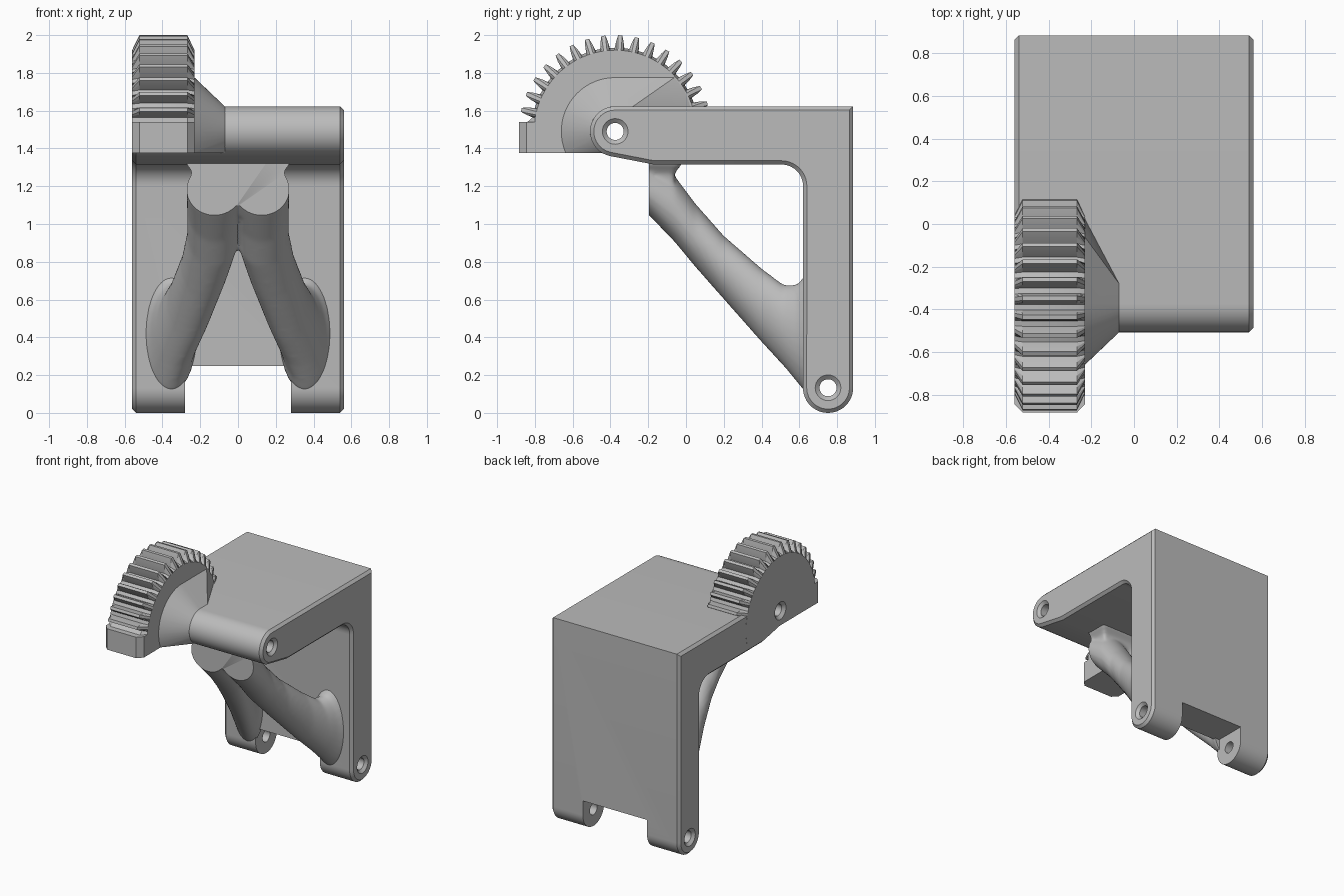
import bpy, bmesh, math
from mathutils import Vector

if "Cube" in bpy.data.objects:
    bpy.data.objects.remove(bpy.data.objects["Cube"], do_unlink=True)

grey = bpy.data.materials.new("plain grey")
grey.use_nodes = True
COLOUR = (0.5, 0.5, 0.5, 1)
grey.diffuse_color = COLOUR
grey.node_tree.nodes["Principled BSDF"].inputs["Base Color"].default_value = COLOUR

PIVOT = (-0.375, 1.49)      # upper hole (y, z)
FOOT = (0.752, 0.133)       # lower hole (y, z)
W = 0.56                    # half width


def make(name, bm):
    bmesh.ops.recalc_face_normals(bm, faces=bm.faces)
    me = bpy.data.meshes.new(name)
    bm.to_mesh(me)
    bm.free()
    ob = bpy.data.objects.new(name, me)
    bpy.context.collection.objects.link(ob)
    me.materials.append(grey)
    return ob


def loft(bm, rings):
    """Skin rings of equal point count and cap both ends."""
    loops = [[bm.verts.new(p) for p in r] for r in rings]
    n = len(loops[0])
    for a, b in zip(loops, loops[1:]):
        for i in range(n):
            j = (i + 1) % n
            bm.faces.new((a[i], a[j], b[j], b[i]))
    bm.faces.new(loops[0][::-1])
    bm.faces.new(loops[-1])


def at_x(x, profile):
    return [(x, y, z) for y, z in profile]


def arc(c, r, a0, a1, n):
    angles = [math.radians(a0 + (a1 - a0) * i / n) for i in range(n + 1)]
    return [(c[0] + r * math.cos(a), c[1] + r * math.sin(a)) for a in angles]


def inset(profile, d):
    """Offset a counter-clockwise profile inwards."""
    out = []
    for i, p in enumerate(profile):
        p = Vector(p)
        e1 = (p - Vector(profile[i - 1])).normalized()
        e2 = (Vector(profile[(i + 1) % len(profile)]) - p).normalized()
        n1, n2 = Vector((-e1.y, e1.x)), Vector((-e2.y, e2.x))
        out.append(tuple(p + (n1 + n2) * d / (1 + n1.dot(n2))))
    return out


def activate(ob):
    bpy.ops.object.select_all(action='DESELECT')
    ob.select_set(True)
    bpy.context.view_layer.objects.active = ob


def apply(ob, kind, **settings):
    m = ob.modifiers.new(kind.lower(), kind)
    for k, v in settings.items():
        setattr(m, k, v)
    activate(ob)
    bpy.ops.object.modifier_apply(modifier=m.name)


def smooth(ob, degrees=30):
    activate(ob)
    bpy.ops.object.shade_smooth_by_angle(angle=math.radians(degrees))


# Cutters: countersunk through holes and the slot between the feet
def hole_cutter(name, centre):
    bm = bmesh.new()
    steps = ((-W - 0.02, 0.091), (-W + 0.02, 0.045), (W - 0.02, 0.045), (W + 0.02, 0.091))
    loft(bm, [at_x(x, arc(centre, r, 0, 348.75, 31)) for x, r in steps])
    return make(name, bm)


pivot_cutter = hole_cutter("pivot_cutter", PIVOT)
foot_cutter = hole_cutter("foot_cutter", FOOT)
bm = bmesh.new()
loft(bm, [at_x(x, [(0.4, -0.2), (1.1, -0.2), (1.1, 0.247), (0.4, 0.247)]) for x in (-0.28, 0.28)])
slot_cutter = make("slot_cutter", bm)


def cut(ob, *cutters):
    for c in cutters:
        apply(ob, 'BOOLEAN', operation='DIFFERENCE', solver='EXACT', object=c)


# Bracket: L-shaped plate with rounded ends and chamfered sides
profile = (arc(PIVOT, 0.133, 90, 258, 20) + [(-0.17, 1.315)]
           + arc((0.505, 1.2), 0.115, 90, 0, 10)
           + arc(FOOT, 0.133, 180, 360, 24) + [(0.885, 1.623)])
bm = bmesh.new()
slim = inset(profile, 0.02)
loft(bm, [at_x(-W, slim), at_x(-W + 0.02, profile), at_x(W - 0.02, profile), at_x(W, slim)])
bracket = make("bracket", bm)
cut(bracket, slot_cutter, foot_cutter, pivot_cutter)
smooth(bracket)


# Gear sector: sixteen teeth with bevelled ends and a stop block
def polar(deg, r):
    a = math.radians(deg)
    return (PIVOT[0] + r * math.sin(a), PIVOT[1] + r * math.cos(a))


def gear_profile(limit, shift):
    pts = [(-0.885 + shift, 1.375), (-0.885 + shift, 1.54), (-0.84 + shift, 1.54)]
    for k in range(-8, 8):
        for da, r in ((-3.3, 0.443), (-2.3, 0.48), (-1.2, 0.51), (1.2, 0.51), (2.3, 0.48), (3.3, 0.443)):
            pts.append(polar(3 + 10 * k + da, min(r, limit)))
    pts += [polar(a, min(0.443, limit)) for a in (85, 95)]
    pts.append((0.04, 1.375))
    return pts


bm = bmesh.new()
full, bevelled = gear_profile(1, 0), gear_profile(0.43, 0.04)
loft(bm, [at_x(-W - 0.001, bevelled), at_x(-0.522, full), at_x(-0.268, full), at_x(-0.23, bevelled)])
gear = make("gear_sector", bm)
cut(gear, pivot_cutter)
smooth(gear, 20)

# Conical web joining the gear to the pivot tube
bm = bmesh.new()


def web_ring(x, r, back):
    ring = [p for p in arc(PIVOT, r, 90, 270, 32) if p[1] > 1.375]
    low = math.sqrt(r * r - 0.115 ** 2)
    return at_x(x, ring + [(PIVOT[0] - low, 1.375)] + back)


for p in (web_ring(-0.235, 0.29, [(-0.055, 1.78), (0.0, 1.71), (0.035, 1.615), (0.035, 1.375)])
          + web_ring(-0.07, 0.133, [(-0.28, 1.623), (-0.28, 1.375)])):
    bm.verts.new(p)
bmesh.ops.convex_hull(bm, input=bm.verts)
bmesh.ops.dissolve_limit(bm, angle_limit=0.01, verts=bm.verts, edges=bm.edges)
web = make("gear_web", bm)
cut(web, pivot_cutter)
smooth(web, 25)

# Forked strut: two flared legs fused with a neck, cut flat at the front
# Each section: y, centre x, centre z, half width, half height
sections = [(-0.30, 0.125, 1.30, 0.145, 0.13), (-0.195, 0.125, 1.18, 0.148, 0.135),
            (-0.06, 0.125, 1.08, 0.145, 0.175), (0.05, 0.130, 0.94, 0.138, 0.168),
            (0.20, 0.178, 0.77, 0.125, 0.168), (0.40, 0.258, 0.57, 0.117, 0.195),
            (0.52, 0.315, 0.46, 0.117, 0.215), (0.59, 0.345, 0.42, 0.122, 0.26),
            (0.63, 0.355, 0.42, 0.14, 0.31), (0.66, 0.36, 0.42, 0.14, 0.31)]
bm = bmesh.new()
for side in (-1, 1):
    loft(bm, [[(side * (cx + rx * math.cos(t * math.tau / 28)), y, cz + rz * math.sin(t * math.tau / 28))
               for t in range(28)] for y, cx, cz, rx, rz in sections])
loft(bm, [[(-h, -0.3, z), (h, -0.3, z), (h, back, z), (-h, back, z)]
          for z, h, back in ((1.16, 0.22, -0.07), (1.27, 0.235, -0.06),
                             (1.32, 0.275, -0.02), (1.42, 0.28, -0.02))])
strut = make("forked_strut", bm)
apply(strut, 'REMESH', mode='VOXEL', voxel_size=0.014)
apply(strut, 'SMOOTH', factor=0.5, iterations=6)
bm = bmesh.new()
bm.from_mesh(strut.data)
for co, no in (((0, -0.195, 0), (0, -1, 0)), ((0, 0.64, 0), (0, 1, 0))):
    res = bmesh.ops.bisect_plane(bm, geom=bm.verts[:] + bm.edges[:] + bm.faces[:],
                                 plane_co=co, plane_no=no, clear_outer=True)
    rim = [e for e in res["geom_cut"] if isinstance(e, bmesh.types.BMEdge)]
    bmesh.ops.holes_fill(bm, edges=rim, sides=0)
bm.to_mesh(strut.data)
bm.free()
smooth(strut, 40)

for c in (pivot_cutter, foot_cutter, slot_cutter):
    bpy.data.objects.remove(c, do_unlink=True)
